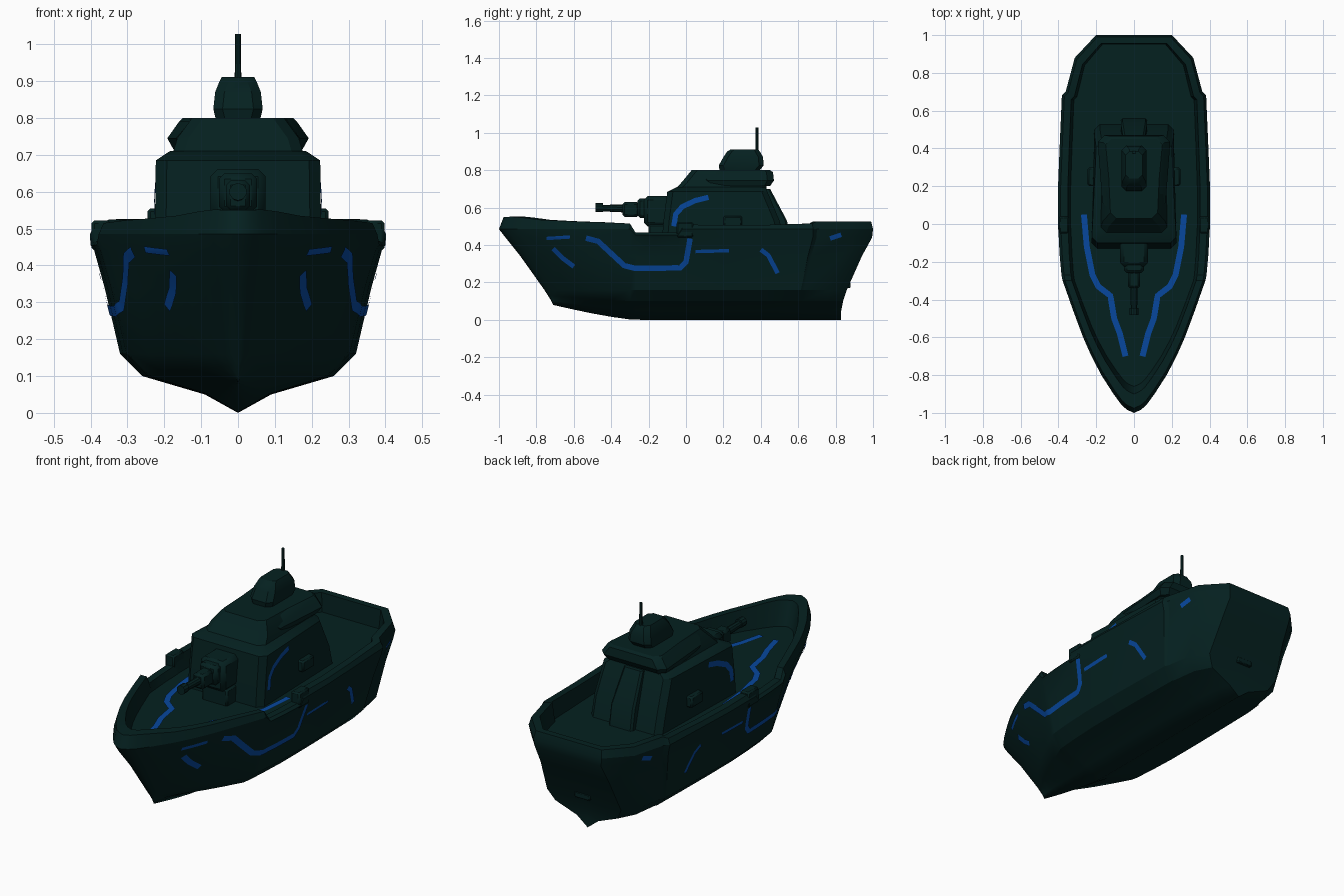
import bpy, bmesh, math
from mathutils import Vector
from mathutils.bvhtree import BVHTree

if "Cube" in bpy.data.objects:
    bpy.data.objects.remove(bpy.data.objects["Cube"])


def material(name, rgb):
    m = bpy.data.materials.new(name)
    m.diffuse_color = (*rgb, 1)
    m.use_nodes = True
    m.node_tree.nodes["Principled BSDF"].inputs["Base Color"].default_value = m.diffuse_color
    return m


TEAL = material("dark_teal", (0.0015, 0.0150, 0.0145))
BLUE = material("stripe_blue", (0.002, 0.064, 0.34))


def finish(name, bm, mat=TEAL, bevel=0, mirror=False):
    me = bpy.data.meshes.new(name)
    bm.to_mesh(me)
    ob = bpy.data.objects.new(name, me)
    bpy.context.collection.objects.link(ob)
    me.materials.append(mat)
    bpy.ops.object.select_all(action='DESELECT')
    ob.select_set(True)
    bpy.context.view_layer.objects.active = ob
    bpy.ops.object.shade_smooth_by_angle(angle=math.radians(28))
    if bevel:
        b = ob.modifiers.new("bevel", 'BEVEL')
        b.width, b.segments = bevel, 1
    if mirror:
        ob.modifiers.new("mirror", 'MIRROR')
    return ob


def ring(z, xf, xb, y0, y1, c):
    """Chamfered rectangle, half width xf at the front and xb at the back."""
    half = [(xf - c, y0), (xf, y0 + c), (xb, y1 - c), (xb - c, y1)]
    return [(x, y, z) for x, y in half] + [(-x, y, z) for x, y in reversed(half)]


def loft(name, rings, **kw):
    bm = bmesh.new()
    vs = [[bm.verts.new(p) for p in r] for r in rings]
    n = len(vs[0])
    for a, b in zip(vs, vs[1:]):
        for i in range(n):
            bm.faces.new((a[i], a[(i + 1) % n], b[(i + 1) % n], b[i]))
    bm.faces.new(vs[0][::-1])
    bm.faces.new(vs[-1])
    bmesh.ops.recalc_face_normals(bm, faces=bm.faces)
    finish(name, bm, **kw)
    return bm


def box(name, x0, x1, y0, y1, z0, z1, bevel=0.008, mirror=False):
    bm = bmesh.new()
    bmesh.ops.create_cube(bm, size=1)
    for v in bm.verts:
        v.co = ((x0 + x1) / 2 + v.co.x * (x1 - x0),
                (y0 + y1) / 2 + v.co.y * (y1 - y0),
                (z0 + z1) / 2 + v.co.z * (z1 - z0))
    finish(name, bm, bevel=bevel, mirror=mirror)


def rod(name, a, b, r1, r2, sides=10):
    a, b = Vector(a), Vector(b)
    bm = bmesh.new()
    bmesh.ops.create_cone(bm, cap_ends=True, segments=sides, radius1=r1,
                          radius2=r2, depth=(b - a).length)
    rot = (b - a).to_track_quat('Z', 'Y')
    for v in bm.verts:
        v.co = rot @ v.co + (a + b) / 2
    finish(name, bm)


# Hull: stations (t along length, relative breadth, gunwale height)
STATIONS = [(0, 0, .55), (.008, .09, .55), (.02, .16, .552), (.05, .27, .547),
            (.1, .43, .535), (.15, .56, .53), (.2, .67, .526), (.27, .8, .522),
            (.35, .94, .515), (.365, .955, .467), (.42, .98, .467), (.48, .995, .467),
            (.49, 1, .51), (.6, 1, .506), (.7, .98, .507), (.84, .95, .515),
            (.85, .9, .525), (.94, .78, .526), (1, .5, .526)]
# Levels: (height or None for gunwale, bow y, stern y, half width, bow and stern fineness)
DECK = .425
LEVELS = [(0, -.71, .83, 0, 1, 1), (.05, -.722, .83, .09, 1.3, .5), (.10, -.738, .84, .26, 1.3, .5),
          (.16, -.757, .86, .32, 1.2, .55), (.34, -.885, .94, .362, 1.08, .85),
          (.44, -.965, .995, .39, .97, 1), (.485, -1, 1, .402, 1, 1), (None, -.975, .99, .388, 1, 1),
          (None, -.90, .955, .35, 1, 1), (DECK, -.86, .95, .335, 1, 1), (DECK, -.86, .95, 0, 1, 1)]


def hull_point(st, lv):
    t, f, top = st
    z, bow, stern, w, p, q = lv
    y = -1 + 2 * t + (bow + 1) * max(0, 1 - t / .35) + (stern - 1) * max(0, (t - .7) / .3)
    if z is None:
        z = top
    elif z < .12:
        z += (.08 - z * .5) * max(0, 1 - t / .375) ** 1.3
    elif z > .48:
        z = min(z, top - .012)
    return (w * f ** (p if t < .5 else q), y, z)


hull = bmesh.new()
grid = [[hull.verts.new(hull_point(s, l)) for l in LEVELS] for s in STATIONS]
for a, b in zip(grid, grid[1:]):
    for i in range(len(LEVELS) - 1):
        hull.faces.new((a[i], b[i], b[i + 1], a[i + 1]))
mid = [hull.verts.new((0, v.co.y, v.co.z)) for v in grid[-1][:10]]
for i in range(9):
    hull.faces.new((grid[-1][i], mid[i], mid[i + 1], grid[-1][i + 1]))
bmesh.ops.remove_doubles(hull, verts=hull.verts, dist=1e-4)
bmesh.ops.dissolve_degenerate(hull, edges=hull.edges, dist=1e-5)
finish("hull", hull, mirror=True)
box("bulwark_end", .345, .398, -.05, .04, .44, .522, mirror=True)
box("transom_step", -.045, .045, .82, .88, .17, .2, bevel=.004)

# Deckhouse, cabin and overhanging roof
house = loft("deckhouse", [ring(DECK - .01, .225, .21, -.13, .53, .03), ring(.53, .225, .21, -.12, .50, .03),
                           ring(.685, .223, .20, -.10, .435, .03), ring(.71, .185, .17, -.05, .425, .03)])
loft("cabin", [ring(.70, .178, .17, -.055, .43, .03), ring(.745, .165, .16, -.015, .43, .03),
               ring(.80, .125, .14, .03, .42, .03)])
loft("roof", [ring(.715, .165, .175, .12, .45, .03), ring(.745, .168, .192, .08, .47, .035),
              ring(.79, .13, .16, .04, .465, .035), ring(.80, .118, .15, .05, .45, .03)])
loft("rear_trunk", [ring(DECK - .01, .07, .07, .40, .56, .01), ring(.53, .07, .07, .40, .54, .01),
                    ring(.70, .055, .055, .38, .45, .01)])
box("side_locker", .19, .245, .20, .30, .495, .555, mirror=True)

# Radar pod and mast
loft("radar_pod", [ring(.795, .06, .06, .18, .39, .025), ring(.825, .067, .067, .175, .415, .025),
                   ring(.87, .062, .062, .20, .412, .025), ring(.90, .05, .05, .22, .395, .025),
                   ring(.912, .044, .044, .24, .385, .02)])
rod("mast", (0, .38, .90), (0, .38, 1.028), .009, .008, 8)

# Deck gun
box("gun_pedestal", -.075, .075, -.20, -.08, DECK - .01, .51)
box("gun_housing", -.074, .074, -.225, -.04, .50, .662, bevel=.02)
box("gun_mantlet", -.052, .052, -.26, -.20, .545, .65, bevel=.015)
box("gun_sleeve", -.032, .032, -.34, -.25, .55, .63, bevel=.012)
rod("gun_barrel", (0, -.47, .598), (0, -.32, .595), .017, .021)
rod("gun_muzzle", (0, -.483, .60), (0, -.445, .60), .024, .024)


# Painted stripes: thin ribbons dropped onto a surface
def stripe(name, surface, pts, width, deck=False):
    pts = [Vector(p) for p in pts]
    path = []
    for a, b in zip(pts, pts[1:]):
        n = max(2, int((b - a).length / .015))
        path += [a.lerp(b, i / n) for i in range(n)]
    path.append(pts[-1])
    ray = Vector((0, 0, -1)) if deck else Vector((-1, 0, 0))
    bm, rows = bmesh.new(), []
    for i, p in enumerate(path):
        d = (path[min(i + 1, len(path) - 1)] - path[max(i - 1, 0)]).normalized()
        row = []
        for k in (-.5, -.17, .17, .5):
            q = p + Vector((-d.y, d.x)) * width * k
            start = Vector((q.x, q.y, 2)) if deck else Vector((2, q.x, q.y))
            hit = surface.ray_cast(start, ray)[0]
            row.append(bm.verts.new(hit - ray * .004) if hit else None)
        rows.append(row)
    for a, b in zip(rows, rows[1:]):
        for k in range(3):
            quad = (a[k], a[k + 1], b[k + 1], b[k])
            if None not in quad:
                f = bm.faces.new(quad)
                f.normal_update()
                if f.normal.dot(ray) > 0:
                    f.normal_flip()
    finish(name, bm, mat=BLUE, mirror=True)


hull_tree = BVHTree.FromBMesh(hull)
house_tree = BVHTree.FromBMesh(house)
stripe("bow_dash", hull_tree, [(-.745, .435), (-.62, .443)], .018)
stripe("bow_slash", hull_tree, [(-.71, .38), (-.66, .33), (-.60, .285)], .025)
stripe("hull_stripe", hull_tree, [(-.535, .437), (-.47, .42), (-.33, .29), (-.27, .275),
                                  (-.03, .278), (0, .31), (.022, .435)], .029)
stripe("mid_dash", hull_tree, [(.05, .365), (.23, .37)], .018)
stripe("aft_slash", hull_tree, [(.40, .375), (.44, .345), (.49, .25)], .024)
stripe("stern_dash", hull_tree, [(.77, .435), (.83, .455)], .024)
stripe("house_stripe", house_tree, [(-.065, .50), (-.055, .565), (-.02, .605), (.05, .638), (.12, .655)], .028)
stripe("deck_stripe", hull_tree, [(.265, .05), (.25, -.12), (.22, -.27), (.19, -.33), (.125, -.38),
                                  (.105, -.50), (.075, -.58), (.045, -.70)], .031, deck=True)
